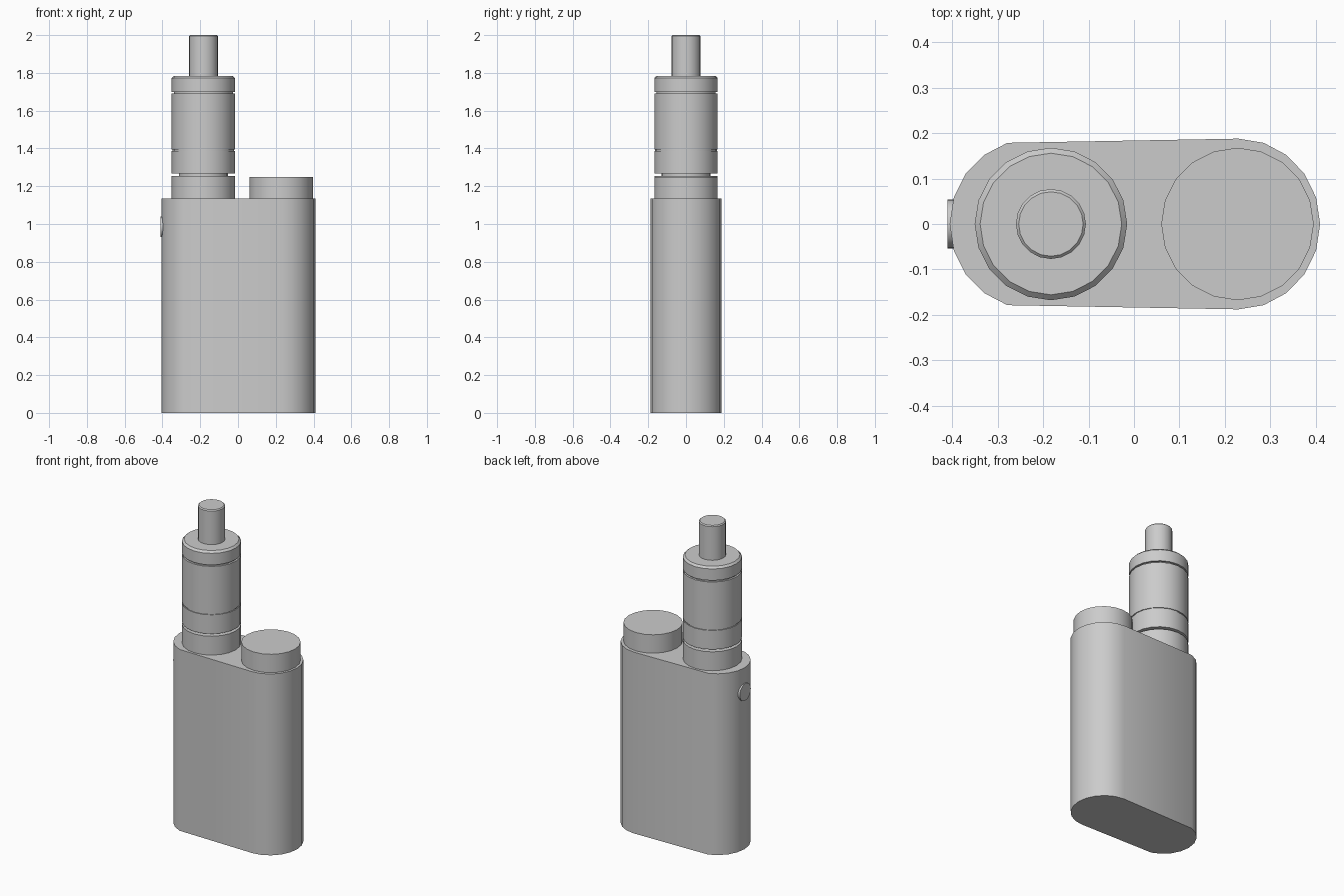
import bpy, bmesh
from math import sin, cos, radians, pi
from mathutils import Matrix

if "Cube" in bpy.data.objects:
    bpy.data.objects.remove(bpy.data.objects["Cube"])

SIDES = 20


def finish(bm, name):
    bmesh.ops.recalc_face_normals(bm, faces=bm.faces[:])
    mesh = bpy.data.meshes.new(name)
    bm.to_mesh(mesh)
    bm.free()
    obj = bpy.data.objects.new(name, mesh)
    bpy.context.collection.objects.link(obj)
    bpy.ops.object.select_all(action='DESELECT')
    obj.select_set(True)
    bpy.context.view_layer.objects.active = obj
    bpy.ops.object.shade_smooth_by_angle(angle=radians(30))
    return obj


def lathe(name, profile, matrix):
    """Closed solid of revolution from (radius, height) pairs."""
    bm = bmesh.new()
    rings = []
    for r, z in profile:
        rings.append([bm.verts.new((r * cos(2 * pi * i / SIDES), r * sin(2 * pi * i / SIDES), z))
                      for i in range(SIDES)])
    for a, b in zip(rings, rings[1:]):
        for i in range(SIDES):
            j = (i + 1) % SIDES
            bm.faces.new((a[i], a[j], b[j], b[i]))
    bm.faces.new(rings[0])
    bm.faces.new(rings[-1])
    bmesh.ops.transform(bm, matrix=matrix, verts=bm.verts[:])
    return finish(bm, name)


# Body: rounded slab, with a slightly wider right end
bm = bmesh.new()
outline = [(0.23 + 0.18 * cos(radians(a)), 0.188 * sin(radians(a))) for a in range(-90, 91, 18)]
outline += [(-0.222 + 0.184 * cos(radians(a)), 0.188 * sin(radians(a))) for a in range(108, 253, 18)]
base = bm.faces.new([bm.verts.new((x, y, 0)) for x, y in outline])
top = bmesh.ops.extrude_face_region(bm, geom=[base], use_keep_orig=True)
bmesh.ops.translate(bm, vec=(0, 0, 1.135),
                    verts=[v for v in top['geom'] if isinstance(v, bmesh.types.BMVert)])
finish(bm, "body")

# Tank: stacked rings separated by grooves
R = 0.168
lathe("tank", [
    (R, 1.13), (R, 1.253), (0.13, 1.253), (0.13, 1.268), (R, 1.268),
    (R, 1.387), (0.163, 1.387), (0.163, 1.394), (R, 1.394),
    (R, 1.69), (0.156, 1.69), (0.156, 1.70), (R, 1.70),
    (R, 1.772), (0.156, 1.784)], Matrix.Translation((-0.183, 0, 0)))

# Mouthpiece with a small top chamfer
lathe("mouthpiece", [(0.077, 1.77), (0.077, 1.994), (0.071, 2.0)],
      Matrix.Translation((-0.183, 0, 0)))

# Battery cap
lathe("battery_cap", [(R, 1.13), (R, 1.25)], Matrix.Translation((0.228, 0, 0)))

# Side button, axis pointing to -x
lathe("side_button", [(0.054, 0), (0.054, 0.03)],
      Matrix.Translation((-0.381, 0, 0.985)) @ Matrix.Rotation(-pi / 2, 4, 'Y'))
